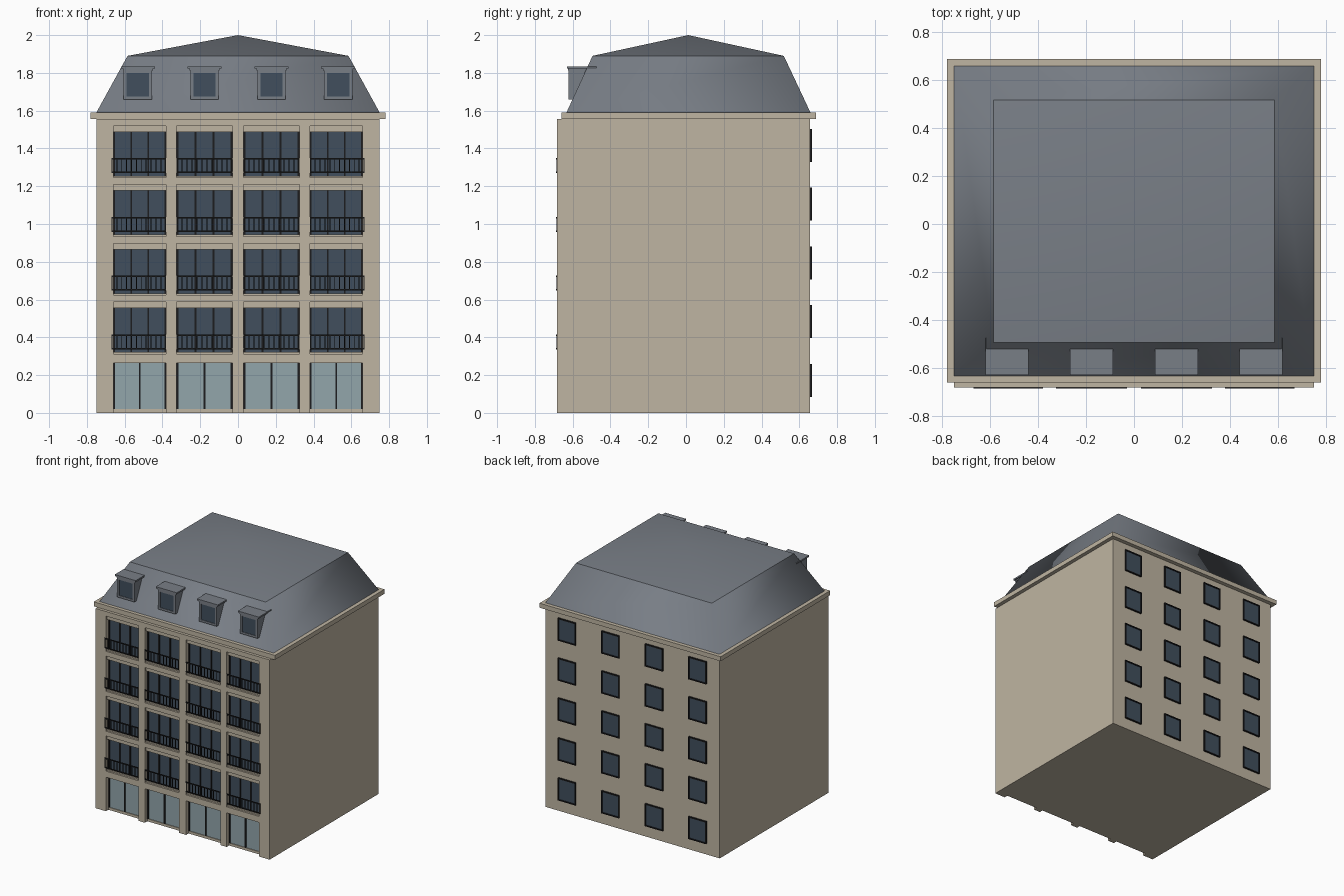
import bpy, bmesh

if "Cube" in bpy.data.objects:
    bpy.data.objects.remove(bpy.data.objects["Cube"])


def material(name, rgb):
    m = bpy.data.materials.new(name)
    m.diffuse_color = (*rgb, 1)
    m.use_nodes = True
    m.node_tree.nodes["Principled BSDF"].inputs["Base Color"].default_value = m.diffuse_color
    return m


STONE = material("limestone", (0.52, 0.46, 0.36))
SLATE = material("slate grey", (0.19, 0.21, 0.24))
GLASS = material("dark blue glass", (0.052, 0.078, 0.11))
SHOP = material("pale shop glass", (0.29, 0.38, 0.41))
METAL = material("black metal", (0.012, 0.012, 0.013))


def mesh_object(name, bm, mat):
    me = bpy.data.meshes.new(name)
    bm.to_mesh(me)
    bm.free()
    me.materials.append(mat)
    ob = bpy.data.objects.new(name, me)
    bpy.context.collection.objects.link(ob)
    return ob


def boxes(name, mat, items):
    """One object made of boxes given as (x0, x1, y0, y1, z0, z1)."""
    bm = bmesh.new()
    for x0, x1, y0, y1, z0, z1 in items:
        for v in bmesh.ops.create_cube(bm, size=1)["verts"]:
            v.co = (x0 if v.co.x < 0 else x1,
                    y0 if v.co.y < 0 else y1,
                    z0 if v.co.z < 0 else z1)
    return mesh_object(name, bm, mat)


def ring(x0, x1, y0, y1, z0, z1, t):
    """Four bars round a rectangular opening."""
    return [(x0, x0 + t, y0, y1, z0, z1), (x1 - t, x1, y0, y1, z0, z1),
            (x0 + t, x1 - t, y0, y1, z0, z0 + t), (x0 + t, x1 - t, y0, y1, z1 - t, z1)]


STEP = 0.311
FRONT, RECESS = -0.682, -0.642
BAYS = [(-0.66, -0.38), (-0.325, -0.03), (0.03, 0.325), (0.38, 0.66)]
FLOORS = [0.312 + STEP * i for i in range(4)]      # bottom of each upper opening

# Main block and cornice
boxes("main_block", STONE, [(-0.75, 0.75, RECESS, 0.656, 0, 1.555)])
boxes("cornice", STONE, [(-0.78, 0.78, -0.66, 0.688, 1.555, 1.59)])

# Facade piers between the bays
edges = [-0.75] + [x for b in BAYS for x in b] + [0.75]
boxes("facade_piers", STONE,
      [(edges[i], edges[i + 1], FRONT, RECESS, 0, 1.555) for i in range(0, 10, 2)])

# Floor bands, stepped lintels, sills and windows of each bay
bands, lintels, panes, mullions, rails = [], [], [], [], []
shop_panes, shop_frames, plinths = [], [], []
for x0, x1 in BAYS:
    w = x1 - x0
    bands.append((x0, x1, FRONT, RECESS, 0.265, FLOORS[0]))
    for z in FLOORS:
        top = z + 0.274
        bands.append((x0, x1, FRONT, RECESS, top, min(z + STEP, 1.555)))
        lintels.append((x0, x1, FRONT + 0.014, RECESS, top - 0.031, top))
        lintels.append((x0, x1, FRONT + 0.014, RECESS, z, z + 0.01))
        panes.append((x0, x1, RECESS - 0.005, RECESS, z + 0.01, top - 0.031))
        for k in range(4):
            cx = x0 + 0.005 + (w - 0.01) * k / 3
            mullions.append((cx - 0.005, cx + 0.005, RECESS - 0.011, RECESS,
                             z + 0.01, top - 0.031))
        # Balcony railing
        r0, r1 = (x0 - 0.01, x1) if x0 < -0.5 else (x0, x1 + 0.01) if x1 > 0.5 else (x0, x1)
        for h in (0.028, 0.1):
            rails.append((r0, r1, -0.687, -0.681, z + h - 0.004, z + h + 0.004))
        for k in range(12):
            cx = r0 + 0.003 + (r1 - r0 - 0.006) * k / 11
            rails.append((cx - 0.0025, cx + 0.0025, -0.686, -0.682, z + 0.028, z + 0.1))
    # Shop front
    plinths.append((x0, x1, RECESS - 0.01, RECESS, 0, 0.02))
    shop_panes.append((x0, x1, RECESS - 0.005, RECESS, 0.02, 0.265))
    for cx in (x0 + 0.005, (x0 + x1) / 2, x1 - 0.005):
        shop_frames.append((cx - 0.005, cx + 0.005, RECESS - 0.011, RECESS, 0.02, 0.265))

boxes("floor_bands", STONE, bands)
boxes("lintels_and_sills", STONE, lintels)
boxes("front_window_glass", GLASS, panes)
boxes("front_mullions", METAL, mullions)
boxes("balcony_railings", METAL, rails)
boxes("shop_plinths", STONE, plinths)
boxes("shop_glass", SHOP, shop_panes)
boxes("shop_mullions", METAL, shop_frames)

# Rear windows
frames, glass = [], []
for cx in (-0.5625, -0.1875, 0.1875, 0.5625):
    for i in range(5):
        z = 0.085 + STEP * i
        frames += ring(cx - 0.076, cx + 0.076, 0.655, 0.668, z, z + 0.175, 0.008)
        glass.append((cx - 0.068, cx + 0.068, 0.655, 0.661, z + 0.008, z + 0.167))
boxes("rear_window_frames", METAL, frames)
boxes("rear_window_glass", GLASS, glass)

# Mansard roof: steep lower slopes and a shallow pyramid, each smooth shaded
low = [(-0.75, -0.633, 1.59), (0.75, -0.633, 1.59), (0.75, 0.659, 1.59), (-0.75, 0.659, 1.59)]
high = [(-0.585, -0.495, 1.89), (0.585, -0.495, 1.89), (0.585, 0.518, 1.89), (-0.585, 0.518, 1.89)]


def roof(name, base, top):
    bm = bmesh.new()
    b = [bm.verts.new(p) for p in base]
    t = [bm.verts.new(p) for p in top]
    for i in range(4):
        j = (i + 1) % 4
        bm.faces.new((b[i], b[j], t[j], t[i]) if len(t) == 4 else (b[i], b[j], t[0]))
    for f in bm.faces:
        f.smooth = True
    mesh_object(name, bm, SLATE)


roof("mansard_slopes", low, high)
roof("roof_cap", high, [(0, 0.012, 2.0)])

# Dormers
bodies, caps, trims, lights = [], [], [], []
for cx in (-0.53, -0.177, 0.177, 0.53):
    bodies.append((cx - 0.075, cx + 0.075, -0.617, -0.51, 1.66, 1.82))
    caps.append((cx - 0.09, cx + 0.09, -0.63, -0.475, 1.822, 1.834))
    caps.append((cx - 0.08, cx + 0.08, -0.624, -0.51, 1.812, 1.822))
    trims += ring(cx - 0.075, cx + 0.075, -0.623, -0.617, 1.66, 1.815, 0.016)
    lights.append((cx - 0.059, cx + 0.059, -0.619, -0.616, 1.676, 1.799))
boxes("dormer_bodies", SLATE, bodies)
boxes("dormer_caps", SLATE, caps)
boxes("dormer_frames", SLATE, trims)
boxes("dormer_glass", GLASS, lights)
